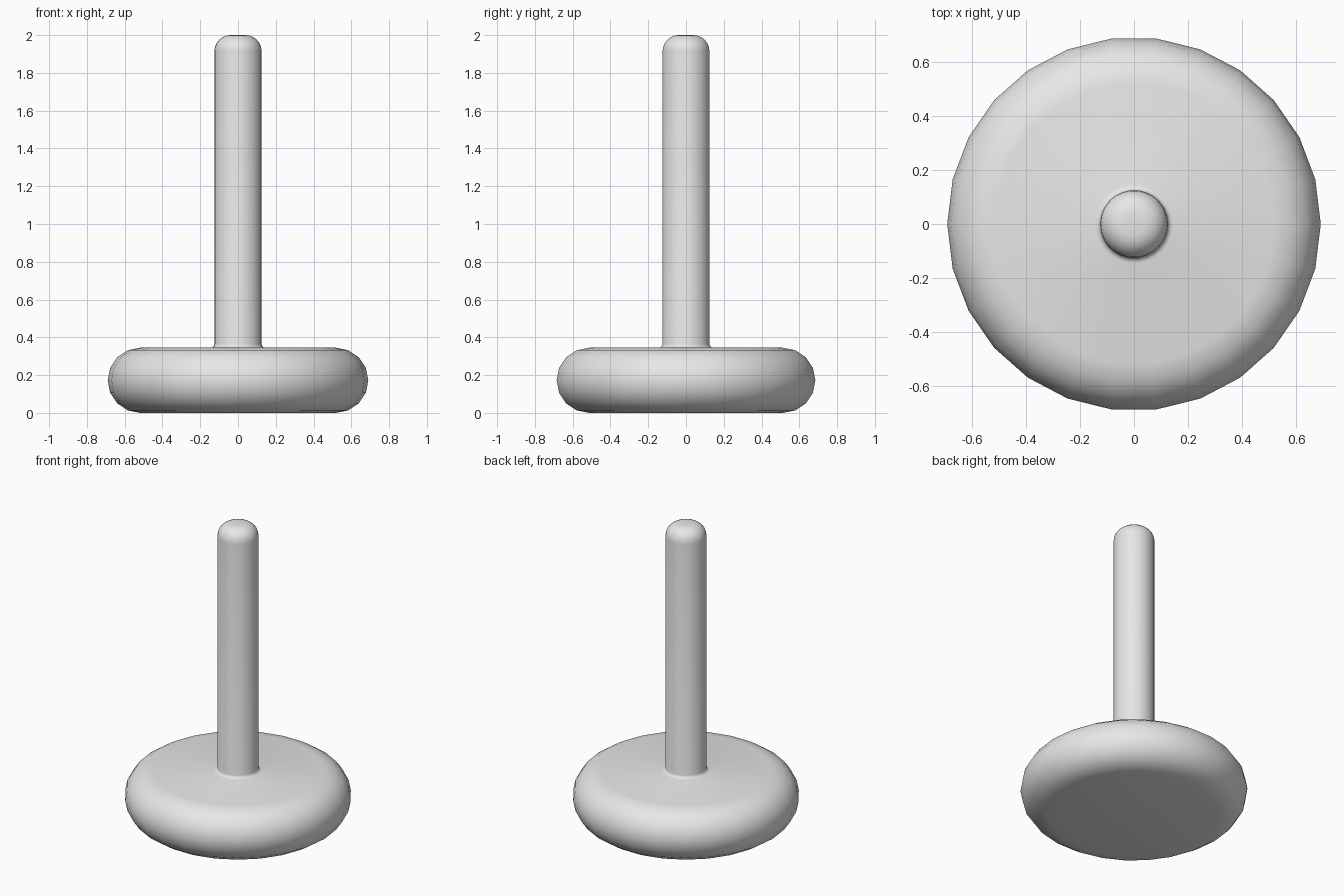
import bpy
import bmesh
from math import cos, sin, pi

cube = bpy.data.objects.get("Cube")
if cube:
    bpy.data.objects.remove(cube, do_unlink=True)

SIDES = 26
BASE_R, BASE_H = 0.69, 0.345
POST_R, TOP = 0.125, 2.0


def arc(cx, cz, radius, start, end, steps):
    """Points (r, z) along a circular arc, angles in degrees."""
    angles = [(start + (end - start) * i / steps) * pi / 180 for i in range(steps + 1)]
    return [(cx + radius * cos(a), cz + radius * sin(a)) for a in angles]


def lathe(name, profile, material):
    """Revolve a profile around z, capping both ends."""
    bm = bmesh.new()
    rings = [[bm.verts.new((r * cos(2 * pi * i / SIDES), r * sin(2 * pi * i / SIDES), z))
              for i in range(SIDES)] for r, z in profile]
    for low, high in zip(rings, rings[1:]):
        for i in range(SIDES):
            j = (i + 1) % SIDES
            bm.faces.new((low[i], low[j], high[j], high[i]))
    bm.faces.new(rings[0][::-1])
    bm.faces.new(rings[-1])
    for face in bm.faces:
        face.smooth = True
    mesh = bpy.data.meshes.new(name)
    bm.to_mesh(mesh)
    bm.free()
    mesh.materials.append(material)
    obj = bpy.data.objects.new(name, mesh)
    bpy.context.collection.objects.link(obj)
    return obj


grey = bpy.data.materials.new("light grey")
grey.use_nodes = True
colour = (0.8, 0.8, 0.8, 1)
grey.diffuse_color = colour
grey.node_tree.nodes["Principled BSDF"].inputs["Base Color"].default_value = colour

# Disc base with a fully rounded rim
edge = BASE_H / 2
profile = arc(BASE_R - edge, edge, edge, -90, 90, 8)
# Small fillet where the post meets the base
fillet = 0.02
profile += arc(POST_R + fillet, BASE_H + fillet, fillet, 270, 180, 3)
# Upright post with a rounded tip
tip = 0.085
profile += arc(POST_R - tip, TOP - tip, tip, 0, 90, 6)

lathe("base_and_post", profile, grey)
